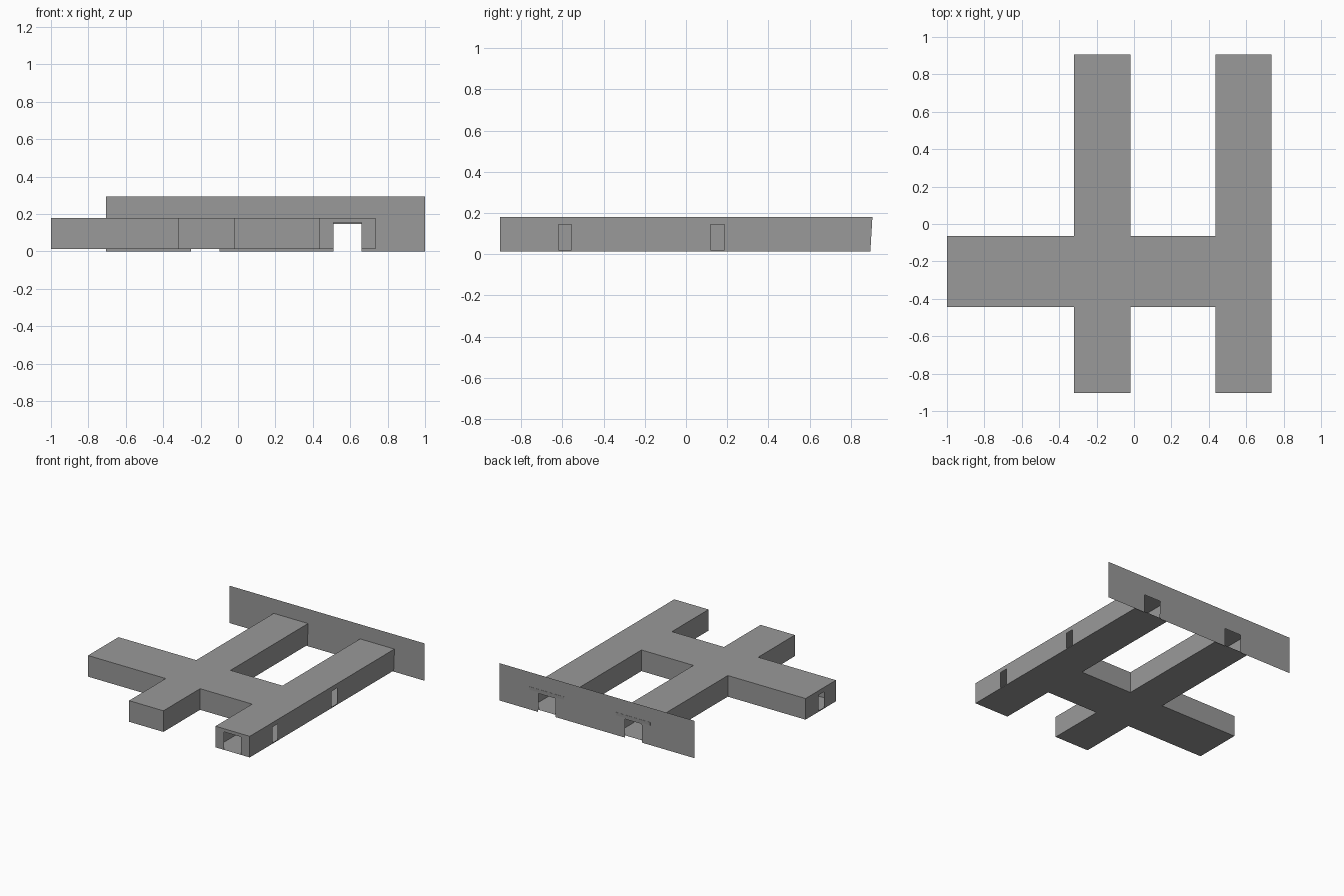
import bpy
import bmesh
from mathutils import Vector

cube = bpy.data.objects.get("Cube")
if cube:
    bpy.data.objects.remove(cube)

grey = bpy.data.materials.new("concrete_grey")
grey.use_nodes = True
COLOR = (0.32, 0.32, 0.32, 1)
grey.diffuse_color = COLOR
grey.node_tree.nodes["Principled BSDF"].inputs["Base Color"].default_value = COLOR

FLOOR, CEILING = 0.013, 0.18


def panel(bm, a, b, z0, z1):
    """Upright rectangle between two plan points."""
    corners = [(a, z0), (b, z0), (b, z1), (a, z1)]
    bm.faces.new([bm.verts.new((p.x, p.y, z)) for p, z in corners])


def wall(bm, a, b, z0, z1, doors=()):
    """Thin wall from a to b; doors are (start, end, sill, head) along it."""
    a, b = Vector(a), Vector(b)
    along = (b - a).normalized()
    at = 0
    for start, end, sill, head in doors:
        d0, d1 = a + along * start, a + along * end
        panel(bm, a + along * at, d0, z0, z1)
        panel(bm, d0, d1, head, z1)
        if sill > z0:
            panel(bm, d0, d1, z0, sill)
        at = end
    panel(bm, a + along * at, b, z0, z1)


def finish(bm, name):
    bmesh.ops.remove_doubles(bm, verts=bm.verts, dist=0.0001)
    mesh = bpy.data.meshes.new(name)
    bm.to_mesh(mesh)
    bm.free()
    mesh.materials.append(grey)
    obj = bpy.data.objects.new(name, mesh)
    bpy.context.collection.objects.link(obj)


# Hollow corridors: two long halls crossed by one wide passage
W, L1, L2, R1, R2 = -1, -0.32, -0.02, 0.435, 0.735
FRONT, BACK, P1, P2 = -0.903, 0.903, -0.445, -0.065
outline = [(W, P1), (L1, P1), (L1, FRONT), (L2, FRONT), (L2, P1), (R1, P1),
           (R1, FRONT), (R2, FRONT), (R2, BACK), (R1, BACK), (R1, P2),
           (L2, P2), (L2, BACK), (L1, BACK), (L1, P2), (W, P2)]
gate = (0.075, 0.225, FLOOR, 0.155)
doors = {6: [gate], 8: [gate], 12: [gate],
         7: [(0.283, 0.347, 0.02, 0.145), (1.023, 1.09, 0.02, 0.145)],
         15: [(0.16, 0.23, 0.02, 0.145)]}

bm = bmesh.new()
for i, a in enumerate(outline):
    wall(bm, a, outline[(i + 1) % len(outline)], FLOOR, CEILING, doors.get(i, ()))
bm.faces.new([bm.verts.new((x, y, CEILING)) for x, y in outline])
bm.faces.new([bm.verts.new((x, y, FLOOR)) for x, y in reversed(outline)])
# Far ends lean slightly outwards
for v in bm.verts:
    if v.co.y > 0.85:
        v.co.y = 0.895 + 0.01 * (v.co.z - FLOOR) / (CEILING - FLOOR)
finish(bm, "corridors")

# Tall back wall with a gateway for each hall
bm = bmesh.new()
wall(bm, (1, 0.9035), (-0.705, 0.9035), 0, 0.295,
     [(0.34, 0.49, 0, 0.147), (1.10, 1.25, 0, 0.147)])
finish(bm, "back_wall")
